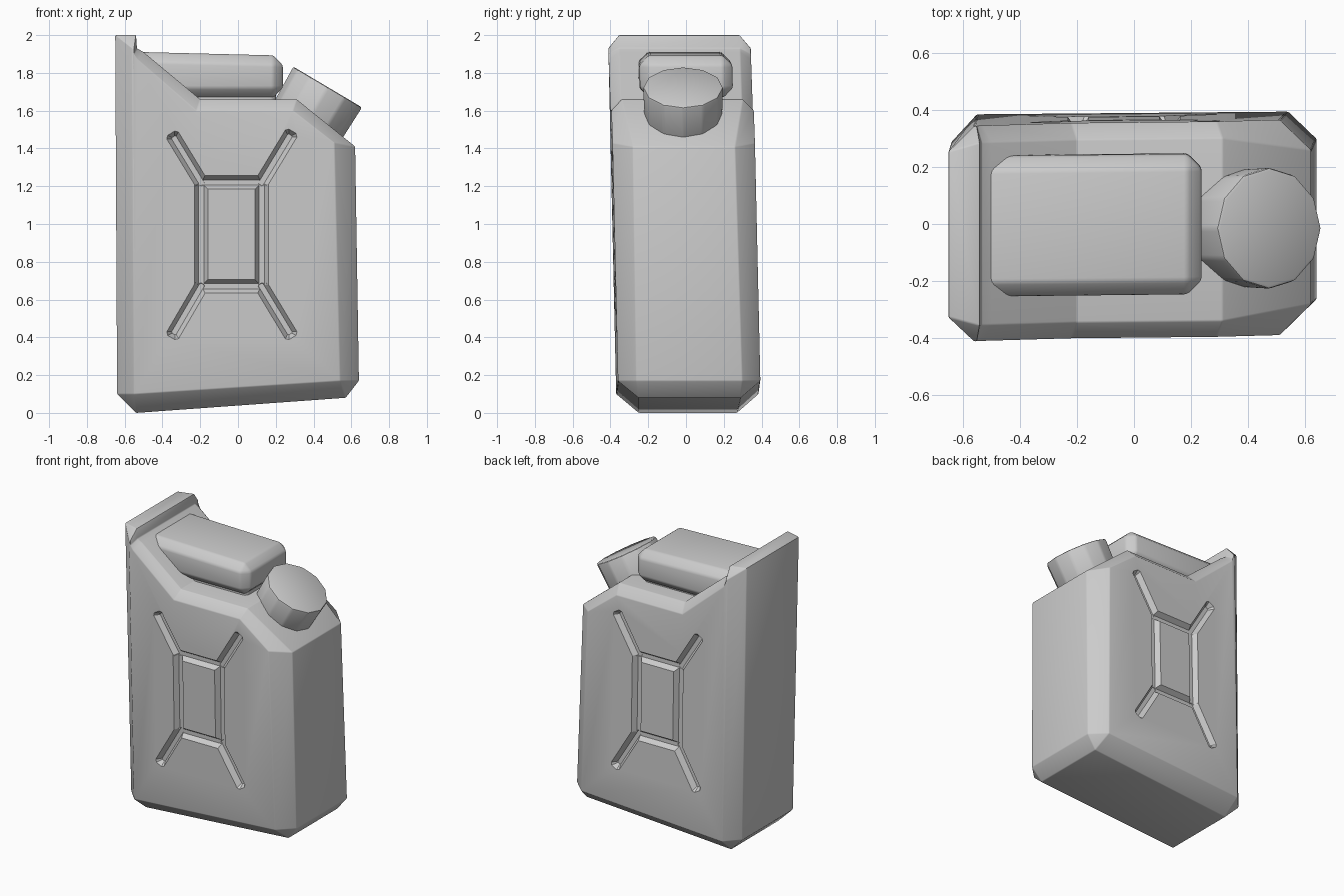
import bpy, bmesh, math
from mathutils import Vector, Matrix

if "Cube" in bpy.data.objects:
    bpy.data.objects.remove(bpy.data.objects["Cube"])


def make(name, bm):
    bmesh.ops.recalc_face_normals(bm, faces=bm.faces)
    me = bpy.data.meshes.new(name)
    bm.to_mesh(me)
    bm.free()
    ob = bpy.data.objects.new(name, me)
    bpy.context.collection.objects.link(ob)
    return ob


def activate(ob):
    bpy.ops.object.select_all(action='DESELECT')
    ob.select_set(True)
    bpy.context.view_layer.objects.active = ob


def bevel(ob, width, segments=2):
    m = ob.modifiers.new("bevel", 'BEVEL')
    m.width, m.segments = width, segments
    m.limit_method, m.angle_limit = 'ANGLE', math.radians(20)
    activate(ob)
    bpy.ops.object.modifier_apply(modifier=m.name)


def lean(ob):
    # the whole can leans and twists very slightly
    for v in ob.data.vertices:
        v.co.y += 0.015 - 0.0225 * v.co.z + 0.01 * v.co.x


def smooth(ob):
    activate(ob)
    bpy.ops.object.shade_smooth_by_angle(angle=math.radians(25))


# body: rim profile (x, z, half depth) joined to a smaller flat side profile (x, z)
SIDE = 0.377
rim = [(-0.54, 0.0, .26), (0.57, 0.08, .27), (0.64, 0.17, .28), (0.62, 1.41, .27),
       (0.31, 1.66, .32), (-0.20, 1.66, .32), (-0.50, 1.91, .32), (-0.535, 1.93, .32),
       (-0.54, 2.0, .32), (-0.65, 2.0, .29), (-0.64, 0.10, .28)]
flat = [(-0.55, 0.10), (0.54, 0.17), (0.54, 0.17), (0.51, 1.43), (0.29, 1.60), (-0.22, 1.60),
        (-0.53, 1.87), (-0.55, 1.90), (-0.55, 1.93), (-0.56, 1.93), (-0.55, 0.10)]
bm = bmesh.new()
rings = [[bm.verts.new((x, -SIDE, z)) for x, z in flat],
         [bm.verts.new((x, -y, z)) for x, z, y in rim],
         [bm.verts.new((x, y, z)) for x, z, y in rim],
         [bm.verts.new((x, SIDE, z)) for x, z in flat]]
n = len(rim)
for a, b in zip(rings, rings[1:]):
    for i in range(n):
        j = (i + 1) % n
        bm.faces.new((a[i], a[j], b[j], b[i]))
bm.faces.new(rings[0])
bm.faces.new(rings[3])
bmesh.ops.remove_doubles(bm, verts=bm.verts, dist=0.0005)
body = make("can_body", bm)
bevel(body, 0.012)


# pressed grooves: centre frame with four diagonal arms, on both sides
def groove_cutter(p, q, depth, sign):
    p, q = Vector(p), Vector(q)
    d = (q - p).normalized()
    s = Vector((-d.y, d.x))
    bm = bmesh.new()
    loops = []
    for y, w in ((SIDE - depth, 0.014), (SIDE + depth, 0.058)):
        pts = [p - d * w + s * w * .6, p - d * w * .6 + s * w, q + d * w * .6 + s * w, q + d * w + s * w * .6,
               q + d * w - s * w * .6, q + d * w * .6 - s * w, p - d * w * .6 - s * w, p - d * w - s * w * .6]
        loops.append([bm.verts.new((c.x, sign * y, c.y)) for c in pts])
    lo, hi = loops
    bm.faces.new(lo)
    bm.faces.new(hi)
    for i in range(8):
        j = (i + 1) % 8
        bm.faces.new((lo[i], lo[j], hi[j], hi[i]))
    ob = make("groove_cutter", bm)
    ob.hide_render = True
    return ob


L, R, B, T = -0.195, 0.125, 0.67, 1.22
bars = [((L, B), (L, T)), ((R, B), (R, T)), ((L, B), (R, B)), ((L, T), (R, T)),
        ((L, T), (-0.335, 1.45)), ((R, T), (0.27, 1.46)),
        ((L, B), (-0.335, 0.43)), ((R, B), (0.27, 0.43))]
for sign in (-1, 1):
    for i, (p, q) in enumerate(bars):
        cutter = groove_cutter(p, q, 0.032 + 0.0006 * i, sign)
        m = body.modifiers.new("groove", 'BOOLEAN')
        m.operation, m.solver, m.object = 'DIFFERENCE', 'EXACT', cutter
        activate(body)
        bpy.ops.object.modifier_apply(modifier=m.name)
        bpy.data.objects.remove(cutter)
lean(body)
smooth(body)


# box helper for the handle parts
def box(name, lo, hi, chamfer):
    bm = bmesh.new()
    bmesh.ops.create_cube(bm, size=1)
    for v in bm.verts:
        v.co = [lo[k] + (v.co[k] + .5) * (hi[k] - lo[k]) for k in range(3)]
    bmesh.ops.bevel(bm, geom=bm.edges[:], offset=chamfer, segments=1, affect='EDGES', profile=.5)
    # top drops slightly toward the spout
    for v in bm.verts:
        if v.co.z > 1.8:
            v.co.z -= 0.025 * (v.co.x + 0.5)
    ob = make(name, bm)
    bevel(ob, 0.012)
    lean(ob)
    smooth(ob)
    return ob


box("handle", (-0.60, -0.222, 1.67), (0.237, 0.27, 1.91), 0.05)
box("handle_foot", (-0.35, -0.17, 1.60), (0.20, 0.21, 1.72), 0.02)

# spout cap: twelve-sided tilted cylinder
axis = Vector((0.51, 0, 0.86)).normalized()
bm = bmesh.new()
bmesh.ops.create_cone(bm, cap_ends=True, segments=12, radius1=0.205, radius2=0.213, depth=0.26)
bmesh.ops.translate(bm, verts=bm.verts, vec=(0, 0, -0.13))
rot = axis.to_track_quat('Z', 'Y').to_matrix().to_4x4()
bmesh.ops.transform(bm, verts=bm.verts, matrix=Matrix.Translation((0.475, -0.015, 1.725)) @ rot)
cap = make("spout_cap", bm)
bevel(cap, 0.012)
smooth(cap)
